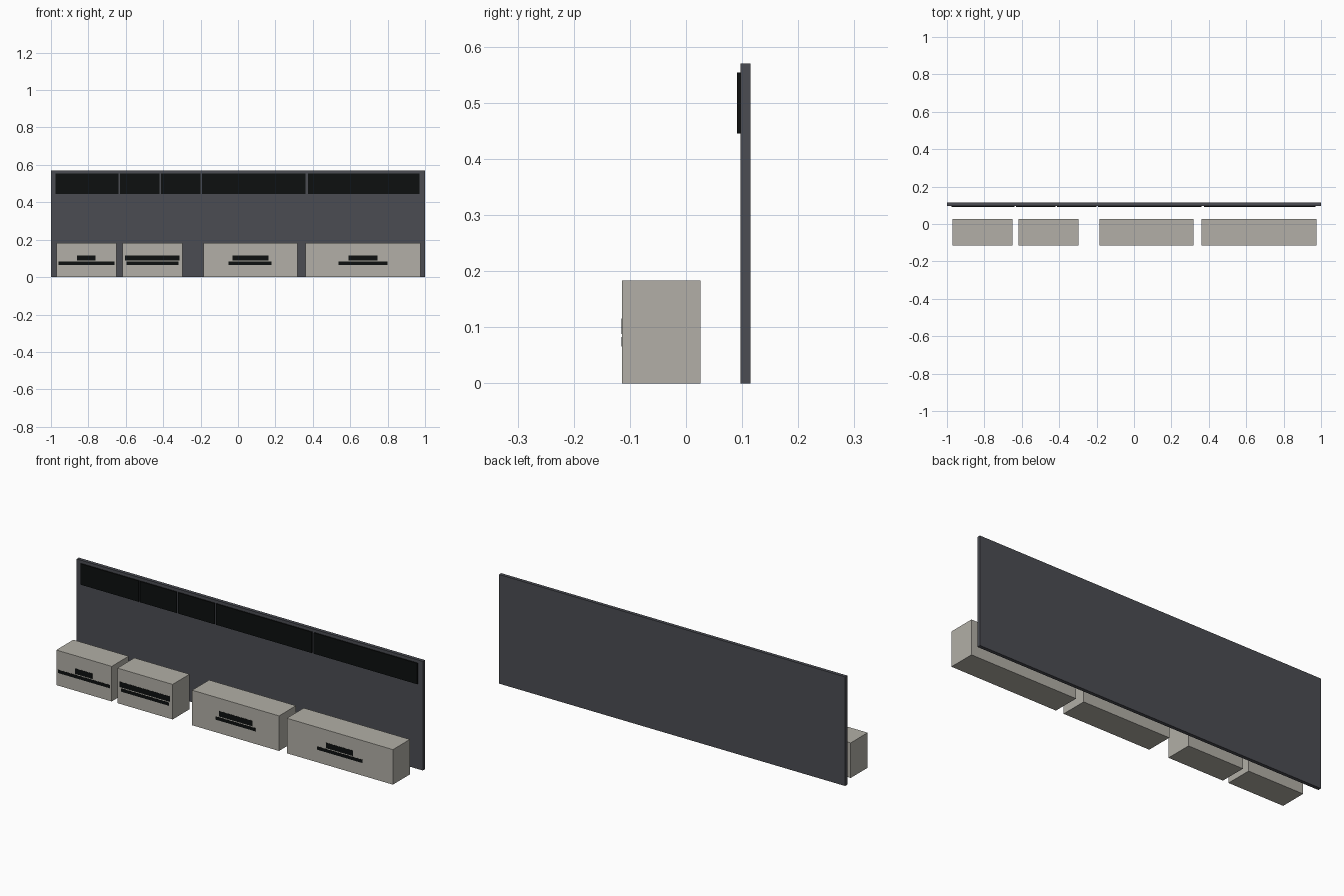
import bpy

cube = bpy.data.objects.get("Cube")
if cube:
    bpy.data.objects.remove(cube, do_unlink=True)


def make_material(name, rgb):
    mat = bpy.data.materials.new(name)
    mat.use_nodes = True
    mat.diffuse_color = (*rgb, 1)
    bsdf = mat.node_tree.nodes["Principled BSDF"]
    bsdf.inputs["Base Color"].default_value = (*rgb, 1)
    bsdf.inputs["Roughness"].default_value = 0.8
    return mat


def box(name, x, y, z, mat):
    """Box spanning the given (min, max) range on each axis."""
    spans = (x, y, z)
    bpy.ops.mesh.primitive_cube_add(size=1, location=[(a + b) / 2 for a, b in spans])
    obj = bpy.context.object
    obj.name = name
    obj.scale = [b - a for a, b in spans]
    bpy.ops.object.transform_apply(location=False, rotation=False, scale=True)
    obj.data.materials.append(mat)
    return obj


slate = make_material("slate_grey", (0.07, 0.073, 0.086))
stone = make_material("warm_stone", (0.445, 0.43, 0.385))
black = make_material("screen_black", (0.004, 0.005, 0.005))

WALL_FRONT = 0.097
COUNTER_FRONT = -0.114

# Back wall
box("back_wall", (-1, 1), (WALL_FRONT, 0.115), (0, 0.57), slate)

# Row of dark panels along the top of the wall
panels = [(-0.975, -0.638), (-0.63, -0.419), (-0.411, -0.2),
          (-0.192, 0.362), (0.374, 0.971)]
for i, span in enumerate(panels, 1):
    box(f"wall_panel_{i}", span, (0.091, WALL_FRONT), (0.445, 0.554), black)

# Counters: body span, upper stripe span, lower stripe span
counters = [
    ((-0.97, -0.65), (-0.86, -0.762), (-0.96, -0.66)),
    ((-0.617, -0.298), (-0.603, -0.313), (-0.597, -0.319)),
    ((-0.185, 0.317), (-0.03, 0.163), (-0.05, 0.18)),
    ((0.362, 0.975), (0.59, 0.745), (0.538, 0.8)),
]
for i, (body, upper, lower) in enumerate(counters, 1):
    box(f"counter_{i}", body, (COUNTER_FRONT, 0.026), (0, 0.183), stone)
    # Thin stripes on the counter front
    face = (COUNTER_FRONT - 0.001, COUNTER_FRONT + 0.001)
    box(f"counter_{i}_upper_stripe", upper, face, (0.088, 0.116), black)
    box(f"counter_{i}_lower_stripe", lower, face, (0.066, 0.083), black)
